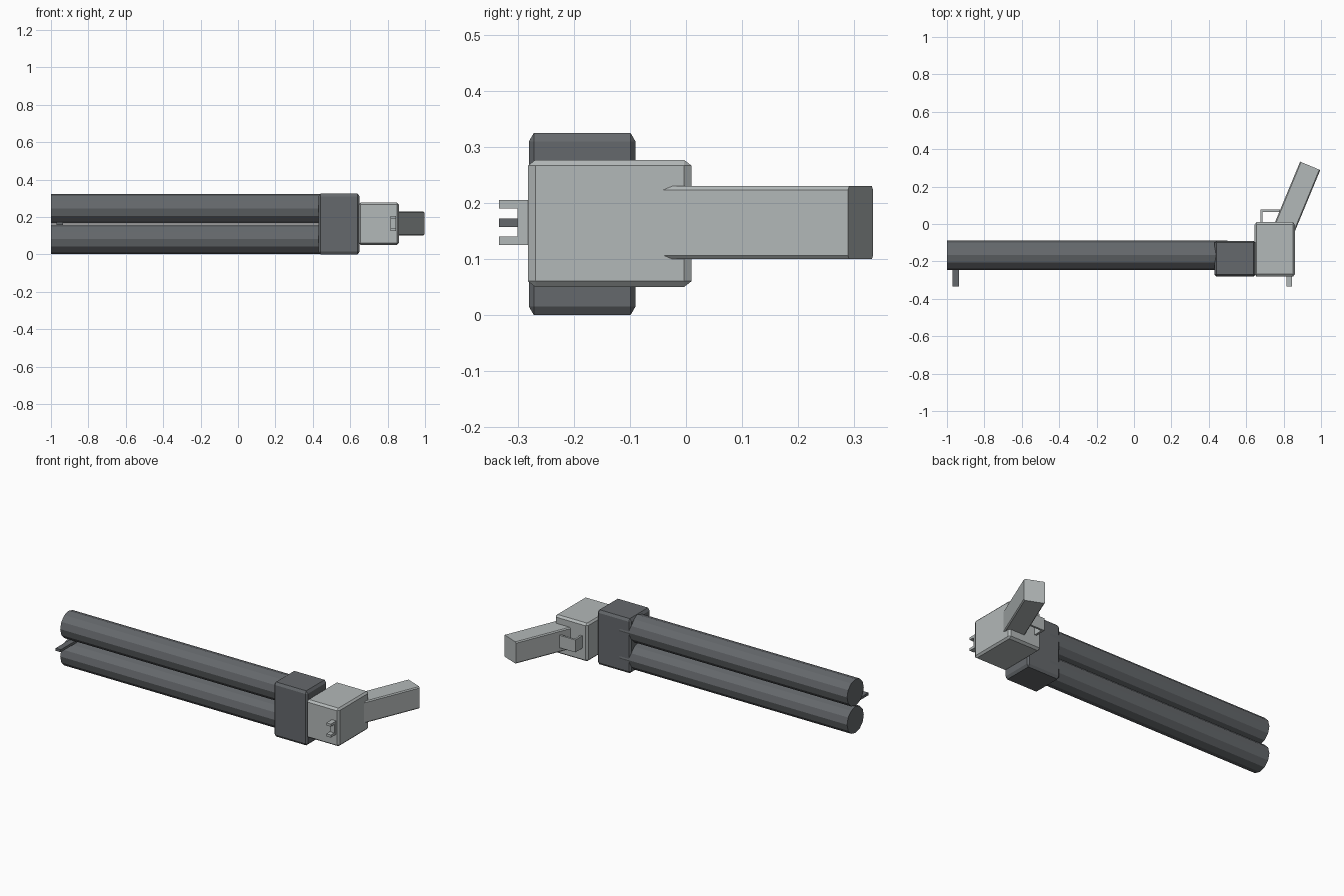
import bpy, bmesh, math
from mathutils import Matrix, Vector

if "Cube" in bpy.data.objects:
    bpy.data.objects.remove(bpy.data.objects["Cube"])

dark = bpy.data.materials.new("dark_metal")
dark.diffuse_color = (0.13, 0.14, 0.15, 1)
dark.use_nodes = True
dark.node_tree.nodes["Principled BSDF"].inputs["Base Color"].default_value = dark.diffuse_color
light = bpy.data.materials.new("light_metal")
light.diffuse_color = (0.45, 0.48, 0.48, 1)
light.use_nodes = True
light.node_tree.nodes["Principled BSDF"].inputs["Base Color"].default_value = light.diffuse_color


def finish(name, bm, mat):
    bmesh.ops.recalc_face_normals(bm, faces=bm.faces)
    me = bpy.data.meshes.new(name)
    bm.to_mesh(me)
    bm.free()
    me.materials.append(mat)
    ob = bpy.data.objects.new(name, me)
    bpy.context.collection.objects.link(ob)
    return ob


def box(name, lo, hi, mat, chamfer=0, only_y=False):
    """Box from corner to corner; chamfer is a fraction of each side."""
    lo, hi = Vector(lo), Vector(hi)
    bm = bmesh.new()
    bmesh.ops.create_cube(bm, size=1)
    if chamfer:
        edges = [e for e in bm.edges if not only_y
                 or abs(e.verts[0].co.y - e.verts[1].co.y) > 0.5]
        bmesh.ops.bevel(bm, geom=edges, offset=chamfer, segments=1,
                        affect='EDGES', profile=0.5)
    bmesh.ops.scale(bm, vec=hi - lo, verts=bm.verts)
    ob = finish(name, bm, mat)
    ob.location = (lo + hi) / 2
    return ob


def extruded(name, outline, z0, z1, mat):
    """Prism from an outline in the xy plane."""
    bm = bmesh.new()
    face = bm.faces.new([bm.verts.new((x, y, z0)) for x, y in outline])
    ext = bmesh.ops.extrude_face_region(bm, geom=[face])
    top = [g for g in ext['geom'] if isinstance(g, bmesh.types.BMVert)]
    bmesh.ops.translate(bm, vec=(0, 0, z1 - z0), verts=top)
    return finish(name, bm, mat)


# Twin twelve-sided barrels
for name, z in (("lower_barrel", 0.0815), ("upper_barrel", 0.2445)):
    bm = bmesh.new()
    bmesh.ops.create_cone(bm, cap_ends=True, segments=12, radius1=0.079,
                          radius2=0.079, depth=1.50,
                          matrix=Matrix.Rotation(math.pi / 2, 4, 'Y'))
    finish(name, bm, dark).location = (-0.25, -0.167, z)

# Barrel block and receiver
box("barrel_block", (0.43, -0.28, 0), (0.65, -0.09, 0.325), dark, 0.047)
box("receiver", (0.645, -0.282, 0.05), (0.86, 0.01, 0.277), light, 0.047)

# Slanted grip, chamfered along its length
grip = box("grip", (-0.0585, -0.225, -0.065), (0.0585, 0.225, 0.065),
           light, 0.05, only_y=True)
tilt = math.radians(22.5)
grip.rotation_euler.z = -tilt
grip.location = (0.942 - 0.225 * math.sin(tilt), 0.311 - 0.225 * math.cos(tilt), 0.165)

# Trigger guard bent around the opening
extruded("trigger_guard",
         [(0.676, 0.0), (0.676, 0.077), (0.785, 0.077), (0.785, 0.065),
          (0.688, 0.065), (0.688, 0.0)], 0.128, 0.202, light)

# Front sight blade and forked rear sight
box("front_sight", (-0.97, -0.333, 0.157), (-0.936, -0.167, 0.172), dark)
box("rear_sight_base", (0.816, -0.30, 0.125), (0.845, -0.27, 0.205), light)
for name, z in (("rear_sight_lower_post", 0.125), ("rear_sight_upper_post", 0.19)):
    box(name, (0.816, -0.333, z), (0.845, -0.30, z + 0.015), light)
